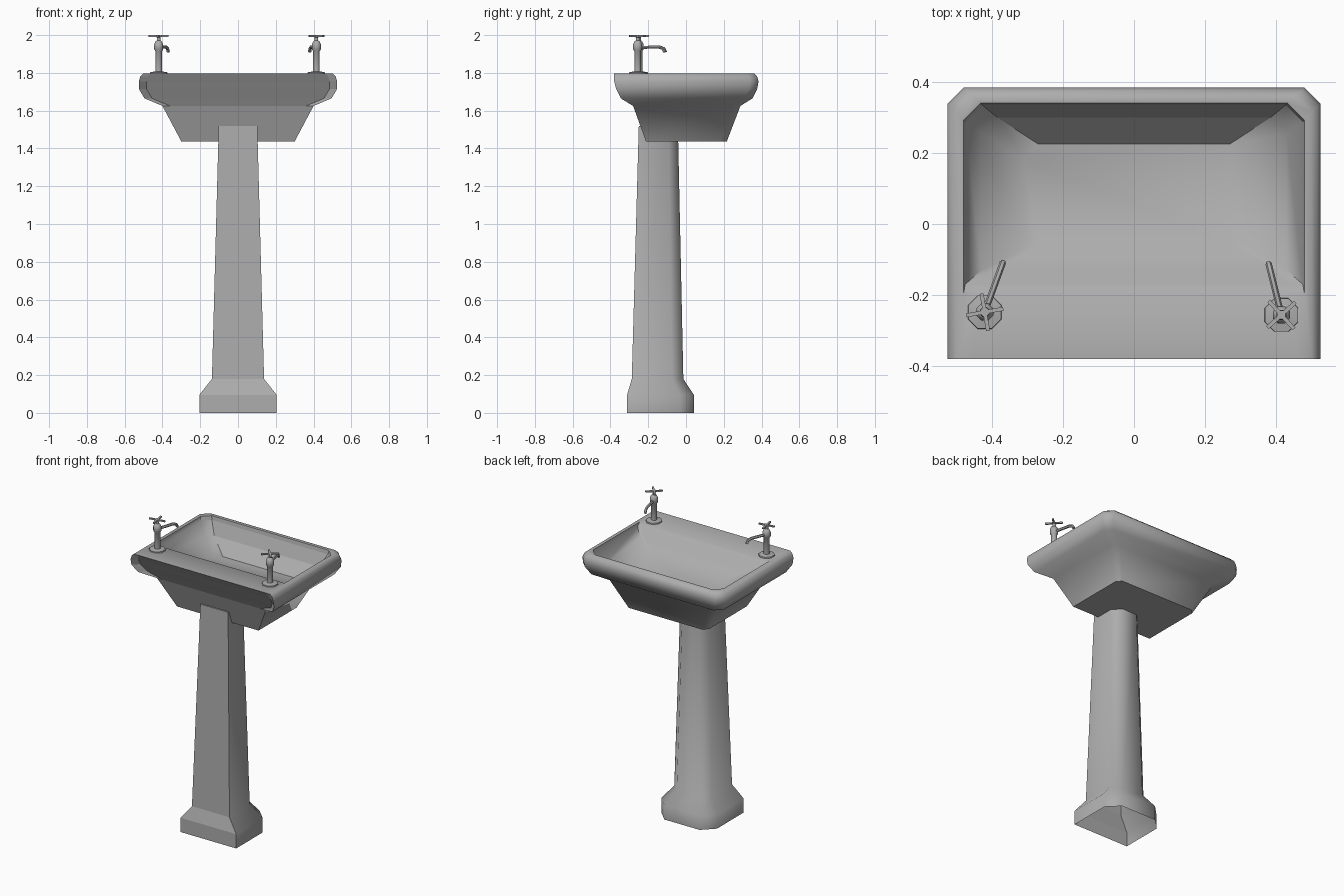
import bpy, bmesh
from math import pi, cos, sin, radians
from mathutils import Vector, Matrix

if "Cube" in bpy.data.objects:
    bpy.data.objects.remove(bpy.data.objects["Cube"])

ceramic = bpy.data.materials.new("grey")
ceramic.diffuse_color = (0.42, 0.42, 0.42, 1)
ceramic.use_nodes = True
ceramic.node_tree.nodes["Principled BSDF"].inputs["Base Color"].default_value = ceramic.diffuse_color


def loft(bm, rings, cap_start=False, cap_end=False):
    loops = [[bm.verts.new(p) for p in r] for r in rings]
    n = len(loops[0])
    for a, b in zip(loops, loops[1:]):
        for i in range(n):
            j = (i + 1) % n
            bm.faces.new((a[i], a[j], b[j], b[i]))
    if cap_start:
        bm.faces.new(loops[0][::-1])
    if cap_end:
        bm.faces.new(loops[-1])


def finish(name, bm, angle):
    bmesh.ops.recalc_face_normals(bm, faces=bm.faces)
    me = bpy.data.meshes.new(name)
    bm.to_mesh(me)
    bm.free()
    me.materials.append(ceramic)
    ob = bpy.data.objects.new(name, me)
    bpy.context.collection.objects.link(ob)
    bpy.ops.object.select_all(action='DESELECT')
    ob.select_set(True)
    bpy.context.view_layer.objects.active = ob
    bpy.ops.object.shade_smooth_by_angle(angle=radians(angle))
    return ob


# Plan outline: square wall side (-y), chamfered corners on the bowl side (+y)
# ym is the back edge between the corners, zb the height of the back edge
def outline(x, y0, y1, c, z, ym=None, zb=None):
    ym = y0 if ym is None else ym
    zb = z if zb is None else zb
    m = x - 0.04
    return [(-x, y0, zb), (-m, ym, zb), (m, ym, zb), (x, y0, zb),
            (x, y1 - c, z), (x - c, y1, z), (-x + c, y1, z), (-x, y1 - c, z)]


# Basin: outside from underside up to the rim, then down into the bowl
bm = bmesh.new()
loft(bm, [outline(*r) for r in (
    (0.30, -0.212, 0.216, 0.03, 1.437),
    (0.40, -0.28, 0.288, 0.04, 1.625),
    (0.495, -0.345, 0.352, 0.045, 1.665, -0.303),
    (0.525, -0.37, 0.377, 0.045, 1.715, -0.332),
    (0.525, -0.38, 0.384, 0.045, 1.755, -0.355),
    (0.517, -0.38, 0.376, 0.045, 1.782, -0.371),
    (0.50, -0.38, 0.36, 0.045, 1.797),
    (0.48, -0.197, 0.34, 0.048, 1.795),
    (0.475, -0.17, 0.335, 0.048, 1.77, None, 1.775),
    (0.43, -0.13, 0.30, 0.045, 1.69, None, 1.73),
    (0.31, -0.06, 0.225, 0.04, 1.61, None, 1.67))], True, True)
basin = finish("basin", bm, 58)
# Flat wall face at the back
for p in basin.data.polygons:
    if p.normal.y < -0.6:
        p.use_smooth = False

# Pedestal: tapered hollow column with a flared foot, open underneath
bm = bmesh.new()
loft(bm, [outline(*r) for r in (
    (0.205, -0.312, 0.042, 0.075, 0.0),
    (0.205, -0.312, 0.042, 0.075, 0.095),
    (0.138, -0.287, -0.014, 0.06, 0.18),
    (0.102, -0.25, -0.043, 0.05, 1.52))], False, True)
pedestal = finish("pedestal", bm, 50)
for p in pedestal.data.polygons:
    if p.normal.y < -0.6:
        p.use_smooth = False


def circle(r, z, n=8):
    return [(r * cos(2 * pi * (i + .5) / n), r * sin(2 * pi * (i + .5) / n), z)
            for i in range(n)]


# Tap: turned body, bent spout and cross handle
def tap(name, x, y, spout_turn, handle_turn):
    bm = bmesh.new()
    loft(bm, [circle(*p) for p in (
        (0.052, 1.79), (0.050, 1.803), (0.019, 1.808), (0.019, 1.915),
        (0.026, 1.925), (0.026, 1.95), (0.018, 1.967), (0.010, 1.972),
        (0.010, 1.988), (0.015, 1.99), (0.013, 2.0))], True, True)
    path = [(0.015, 1.935), (0.115, 1.937), (0.138, 1.929), (0.148, 1.91)]
    dirs = [(1, 0), (1, -.15), (.7, -.7), (.25, -1)]
    turn = Matrix.Rotation(spout_turn, 3, 'Z')
    rings = []
    for (py, pz), (dy, dz) in zip(path, dirs):
        up = Vector((0, -dz, dy)).normalized()
        rings.append([turn @ (Vector((0, py, pz)) + 0.009 *
                      (Vector((cos(a), 0, 0)) + up * sin(a)))
                      for a in [i * pi / 3 for i in range(6)]])
    loft(bm, rings, True, True)
    for k in range(2):
        bmesh.ops.create_cube(bm, size=1, matrix=(
            Matrix.Translation((0, 0, 1.995))
            @ Matrix.Rotation(handle_turn + k * pi / 2, 4, 'Z')
            @ Matrix.Diagonal((0.106, 0.011, 0.009, 1))))
    ob = finish(name, bm, 50)
    ob.location = (x, y, 0)


tap("left_tap", -0.42, -0.248, radians(-20), radians(10))
tap("right_tap", 0.415, -0.256, radians(14), radians(42))
